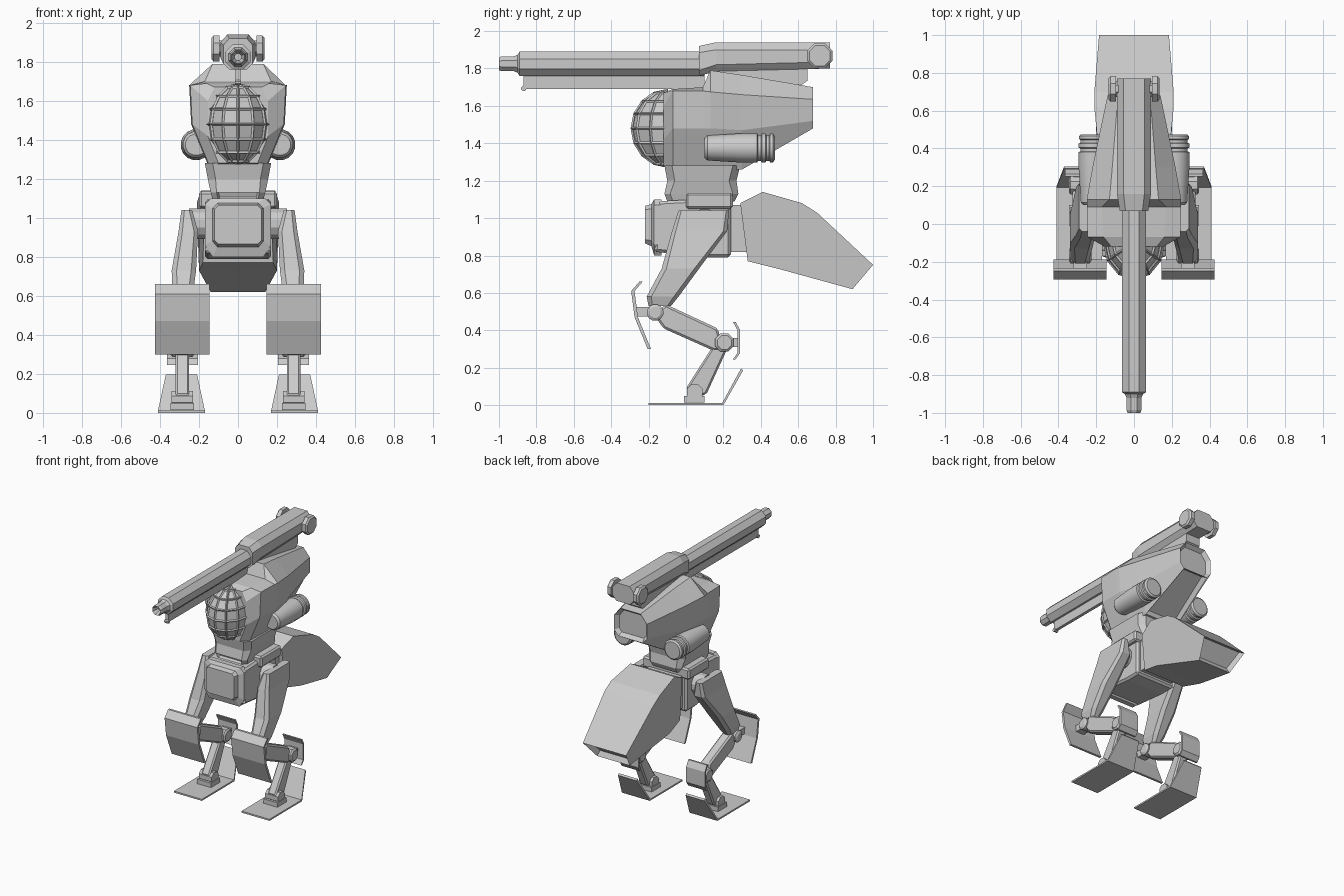
import bpy, bmesh, math
from mathutils import Vector

if "Cube" in bpy.data.objects:
    bpy.data.objects.remove(bpy.data.objects["Cube"])


def finish(name, bm, mirror=False, bevel=0, smooth=False):
    bmesh.ops.recalc_face_normals(bm, faces=bm.faces[:])
    me = bpy.data.meshes.new(name)
    bm.to_mesh(me)
    bm.free()
    ob = bpy.data.objects.new(name, me)
    bpy.context.collection.objects.link(ob)
    if smooth:
        bpy.ops.object.select_all(action='DESELECT')
        ob.select_set(True)
        bpy.context.view_layer.objects.active = ob
        bpy.ops.object.shade_smooth_by_angle(angle=math.radians(35))
    if bevel:
        b = ob.modifiers.new("bevel", 'BEVEL')
        b.width, b.segments = bevel, 1
    if mirror:
        ob.modifiers.new("mirror", 'MIRROR')
    return ob


def loft(name, rings, insets=(), **kw):
    """Skin equal-length rings of points, cap both ends, recess faces facing the given directions."""
    bm = bmesh.new()
    vs = [[bm.verts.new(p) for p in r] for r in rings]
    n = len(vs[0])
    for a, b in zip(vs, vs[1:]):
        for i in range(n):
            j = (i + 1) % n
            bm.faces.new((a[i], a[j], b[j], b[i]))
    bm.faces.new(vs[0])
    bm.faces.new(vs[-1])
    bmesh.ops.recalc_face_normals(bm, faces=bm.faces[:])
    for d, thick, depth in insets:
        d = Vector(d).normalized()
        f = max((f for f in bm.faces if f.normal.dot(d) > 0.75),
                key=lambda f: f.calc_center_median().dot(d))
        bmesh.ops.inset_region(bm, faces=[f], thickness=thick, depth=-depth)
    return finish(name, bm, **kw)


def section(y, half):
    """Left-right symmetric ring in the xz plane from its right half."""
    return [(x, y, z) for x, z in half] + [(-x, y, z) for x, z in reversed(half)]


def slab(name, prof, x0, x1, **kw):
    """Side profile (y, z) extruded across x."""
    return loft(name, [[(x, y, z) for y, z in prof] for x in (x0, x1)], **kw)


def box(name, x0, x1, y0, y1, z0, z1, **kw):
    return slab(name, [(y0, z0), (y1, z0), (y1, z1), (y0, z1)], x0, x1, **kw)


def rect(z, x0, x1, y0, y1, c):
    """Chamfered horizontal rectangle."""
    return [(x0 + c, y0, z), (x1 - c, y0, z), (x1, y0 + c, z), (x1, y1 - c, z),
            (x1 - c, y1, z), (x0 + c, y1, z), (x0, y1 - c, z), (x0, y0 + c, z)]


def lathe(name, axis, c, prof, n=8, **kw):
    """Rings of (position, radius) along x or y; c is the centre in the other two axes."""
    rings = []
    for t, r in prof:
        ring = []
        for i in range(n):
            a = 2 * math.pi * (i + 0.5) / n
            u, v = c[0] + r * math.cos(a), c[1] + r * math.sin(a)
            ring.append((t, u, v) if axis == 'x' else (u, t, v))
        rings.append(ring)
    return loft(name, rings, **kw)


# Long gun on top
lathe("gun_barrel", 'y', (0, 1.825),
      [(-1, .037), (-.985, .043), (-.92, .043), (-.9, .052), (-.89, .07), (.1, .07)],
      insets=[((0, -1, 0), .018, .05)])
box("barrel_rail", -.012, .012, -.87, .1, 1.69, 1.78)
lathe("rail_tip", 'x', (-.868, 1.693), [(-.016, .014), (.016, .014)])
loft("gun_receiver", [
    section(.07, [(.045, 1.92), (.075, 1.885), (.075, 1.79), (.045, 1.76)]),
    section(.16, [(.055, 1.94), (.09, 1.9), (.09, 1.82), (.06, 1.785)]),
    section(.77, [(.055, 1.94), (.09, 1.9), (.09, 1.835), (.06, 1.80)])])
slab("gun_mount", [(.12, 1.81), (.65, 1.81), (.65, 1.735), (.6, 1.70), (.12, 1.75)], -.06, .06)
lathe("gun_side_drum", 'x', (.715, 1.868),
      [(.07, .045), (.095, .045), (.095, .073), (.125, .073), (.135, .06)], mirror=True)

# Upper hull with recessed rear vents
loft("upper_hull", [
    section(-.12, [(.12, 1.67), (.155, 1.6), (.155, 1.42), (.10, 1.28)]),
    section(-.07, [(.16, 1.69), (.245, 1.68), (.235, 1.48), (.14, 1.25)]),
    section(.09, [(.17, 1.70), (.25, 1.68), (.24, 1.48), (.145, 1.25)]),
    section(.13, [(.13, 1.79), (.25, 1.675), (.24, 1.48), (.145, 1.25)]),
    section(.30, [(.115, 1.765), (.22, 1.66), (.21, 1.47), (.14, 1.26)]),
    section(.68, [(.085, 1.70), (.14, 1.635), (.14, 1.52), (.105, 1.48)])],
    insets=[((0, 1, 0), .025, .03), ((0, .52, -.85), .03, .03)])

# Faceted cockpit dome with its frame bars
for name, k in (("cockpit_glass", 1), ("cockpit_frame", 1.02)):
    bm = bmesh.new()
    bmesh.ops.create_uvsphere(bm, u_segments=12, v_segments=8, radius=1)
    bmesh.ops.delete(bm, geom=[v for v in bm.verts if v.co.y > .05], context='VERTS')
    for v in bm.verts:
        v.co = Vector((v.co.x * .155 * k, v.co.y * .19 * k - .095, v.co.z * .2 * k + 1.48))
    dome = finish(name, bm)
    if k > 1:
        w = dome.modifiers.new("bars", 'WIREFRAME')
        w.thickness = .015

# Side canisters
lathe("side_canister", 'y', (.215, 1.375),
      [(.1, .055), (.115, .068), (.3, .08), (.38, .08), (.385, .07), (.4, .07), (.405, .08),
       (.425, .08), (.43, .07), (.445, .07), (.45, .078), (.465, .078), (.475, .065)],
      16, mirror=True, smooth=True)
box("canister_bracket", .1, .2, .15, .35, 1.34, 1.42, mirror=True)

# Waist with front slot
loft("waist", [rect(1.09, -.13, .13, -.1, .26, .03), rect(1.13, -.14, .14, -.115, .28, .03),
               rect(1.2, -.155, .155, -.1, .27, .04), rect(1.28, -.17, .17, -.115, .29, .04)],
     insets=[((0, -1, 0), .012, .02)])

# Pelvis, front plate and tail coupling
slab("pelvis", [(-.15, 1.09), (.24, 1.11), (.24, .79), (.12, .79), (-.17, .82)], -.17, .17, bevel=.015)
box("pelvis_collar", -.2, .2, .0, .25, 1.05, 1.135, bevel=.012)
loft("pelvis_front_plate", [
    section(-.13, [(.14, 1.1), (.17, 1.07), (.17, .86), (.13, .8)]),
    section(-.17, [(.14, 1.1), (.17, 1.07), (.17, .86), (.13, .8)]),
    section(-.185, [(.105, 1.075), (.13, 1.05), (.13, .88), (.105, .85)]),
    section(-.22, [(.10, 1.065), (.12, 1.045), (.12, .885), (.10, .865)])])
box("tail_coupling", -.14, .14, .23, .36, .82, 1.07)

# Big tail housing, recessed at its end
tail = [(.29, 1.08, .17), (.41, 1.14, .19), (.62, 1.08, .21), (.7, 1.03, .21), (1.0, .75, .185),
        (.89, .62, .14), (.49, .73, .2), (.33, .77, .18)]
loft("tail_housing", [[(s * w, y, z) for y, z, w in tail] for s in (-1, 1)],
     insets=[((0, .76, -.65), .022, .04)])

# Legs
lathe("hip_joint", 'x', (.1, .97), [(.15, .08), (.25, .08)], 12, mirror=True)
loft("thigh", [rect(1.04, .235, .29, -.04, .23, .015), rect(.93, .205, .305, -.075, .22, .02),
               rect(.73, .215, .34, -.13, .07, .025), rect(.58, .235, .335, -.21, -.04, .025),
               rect(.53, .25, .32, -.2, -.08, .02)], mirror=True)
lathe("knee_joint", 'x', (-.165, .495),
      [(.225, .03), (.235, .045), (.335, .045), (.345, .03)], 12, mirror=True)


def shield(name, outer, t, x0, x1):
    slab(name, outer + [(y + t, z) for y, z in reversed(outer)], x0, x1, mirror=True)


shield("knee_shield", [(-.25, .66), (-.293, .61), (-.275, .47), (-.205, .3)], .018, .145, .425)
box("knee_shield_bracket", .25, .32, -.27, -.17, .475, .525, mirror=True)
slab("upper_shin", [(-.11, .54), (.17, .41), (.2, .3), (.15, .29), (-.12, .41), (-.17, .48)],
     .245, .325, mirror=True, bevel=.012)
lathe("hock_joint", 'x', (.205, .335), [(.225, .04), (.235, .053), (.335, .053), (.345, .04)], mirror=True)
shield("hock_shield", [(.265, .445), (.29, .4), (.29, .28), (.265, .245)], -.014, .205, .365)
box("hock_shield_bracket", .25, .32, .2, .28, .31, .36, mirror=True)
slab("lower_shin", [(.14, .31), (.22, .3), (.11, .06), (.06, .04), (.0, .09)],
     .25, .32, mirror=True, bevel=.01)
lathe("ankle_joint", 'x', (.047, .07), [(.23, .045), (.34, .045)], mirror=True)
box("ankle_base", .225, .345, -.01, .1, .015, .05, mirror=True)

# Foot plate with raised tapered heel
foot = [(-.2, .17, .41, 0), (.2, .17, .41, 0), (.305, .21, .37, .185)]
loft("foot", [[(x0, y, z), (x1, y, z), (x1, y - d, z + .012), (x0, y - d, z + .012)]
              for (y, x0, x1, z), d in zip(foot, (0, .006, .01))], mirror=True)
